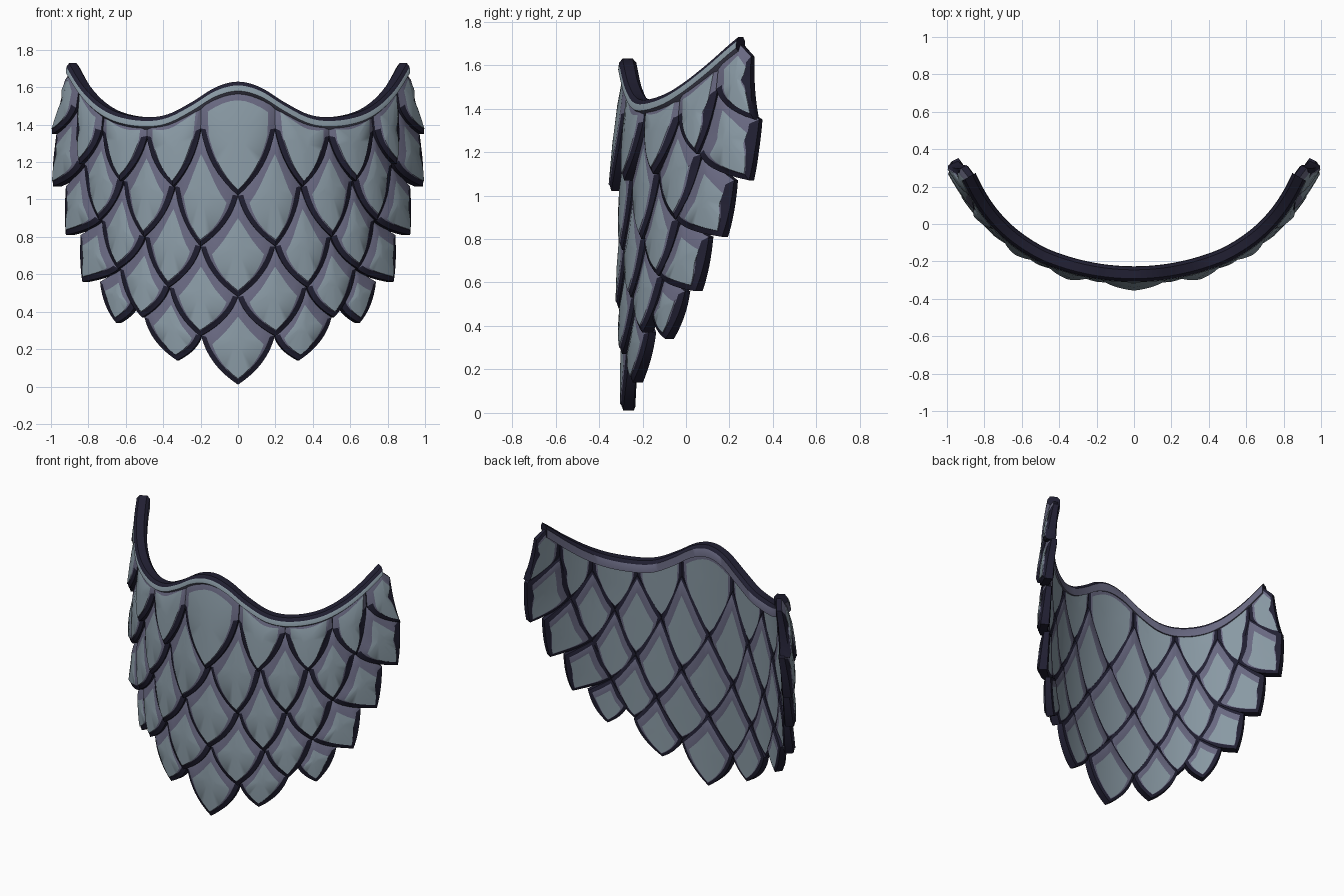
import bpy, bmesh, math
from mathutils import Vector

if "Cube" in bpy.data.objects:
    bpy.data.objects.remove(bpy.data.objects["Cube"])


def material(name, rgb):
    m = bpy.data.materials.new(name)
    m.use_nodes = True
    m.diffuse_color = (*rgb, 1)
    bsdf = m.node_tree.nodes["Principled BSDF"]
    bsdf.inputs["Base Color"].default_value = (*rgb, 1)
    bsdf.inputs["Roughness"].default_value = 0.8
    return m


MATS = [material("slate_grey", (0.25, 0.32, 0.37)),
        material("shaded_violet_grey", (0.14, 0.14, 0.22)),
        material("dark_navy", (0.015, 0.014, 0.032))]
SLATE, VIOLET, NAVY = range(3)


def clamp(v):
    return max(0.0, min(1.0, v))


def place(u, z, d):
    """Point on the curved breast surface, d outward along its normal."""
    a = abs(u)
    y = -0.30 + 0.4 * a ** 2 + 0.21 * a ** 6
    slope = 0.8 * a + 1.26 * a ** 5
    n = Vector((slope, -1)).normalized()
    d -= clamp((a - 0.5) / 0.45) * (0.01 + 0.065 * max(0, z - 1.2))
    return Vector((math.copysign(a + n.x * d, u), y + n.y * d, z))


# Neckline height across the width
NECK = [(-0.12, 1.60), (0, 1.63), (0.12, 1.60), (0.25, 1.52), (0.38, 1.455), (0.5, 1.44),
        (0.65, 1.465), (0.76, 1.52), (0.86, 1.61), (0.95, 1.73), (1.04, 1.86)]


def neckline(u):
    a = min(abs(u), 0.949)
    i = max(k for k in range(1, len(NECK) - 2) if NECK[k][0] <= a)
    (xa, za), (xb, zb), (xc, zc), (xd, zd) = NECK[i - 1:i + 3]
    h = xc - xb
    t = (a - xb) / h
    mb, mc = (zc - za) / (xc - xa) * h, (zd - zb) / (xd - xb) * h
    return ((2 * t**3 - 3 * t**2 + 1) * zb + (t**3 - 2 * t**2 + t) * mb
            + (3 * t**2 - 2 * t**3) * zc + (t**3 - t**2) * mc)


def finish(name, bm):
    bmesh.ops.recalc_face_normals(bm, faces=bm.faces)
    me = bpy.data.meshes.new(name)
    bm.to_mesh(me)
    bm.free()
    ob = bpy.data.objects.new(name, me)
    bpy.context.collection.objects.link(ob)
    for m in MATS:
        me.materials.append(m)
    bpy.ops.object.select_all(action='DESELECT')
    ob.select_set(True)
    bpy.context.view_layer.objects.active = ob
    bpy.ops.object.shade_smooth_by_angle(angle=math.radians(40))


def strip(bm, ring_a, ring_b, colour):
    n = len(ring_a)
    for i in range(n):
        j = (i + 1) % n
        f = bm.faces.new((ring_a[i], ring_a[j], ring_b[j], ring_b[i]))
        f.material_index = colour(i)


def lower_edge(corner, tip, steps=8):
    """Bulging curve from a side corner to the tip."""
    ctrl = Vector((tip.x + 0.8 * (corner.x - tip.x), tip.y + 0.4 * (corner.y - tip.y)))
    return [corner * (1 - t)**2 + ctrl * 2 * t * (1 - t) + tip * t * t
            for t in (k / steps for k in range(steps))]


def scale(name, left, right, tip, top, row):
    left, right, tip = Vector(left), Vector(right), Vector(tip)
    # Outline: upper edge from left to right, then down to the tip and back
    if top is None:
        us = [left.x + (right.x - left.x) * k / 8 for k in range(9)]
        us = [max(-0.945, min(0.945, u)) for u in us]
        upper = [left] + [Vector((u, neckline(u) - 0.02 - 0.0005 * k)) for k, u in enumerate(us)]
        top = upper[5]
    else:
        top = Vector(top)
        upper = [left.lerp(top, k / 5) for k in range(5)] + [top.lerp(right, k / 5) for k in range(5)]
    outline = upper + lower_edge(right, tip) + [tip] + lower_edge(left, tip)[:0:-1]
    first_low = len(upper)
    centre = (left + right + tip + top) / 4
    z_top = max(p.y for p in outline)
    tip_out = {1: 0.055 - 0.03 * abs(tip.x), 5: 0.0}.get(row, 0.022)

    def inset(width):
        return [p + (centre - p) * min(0.7, width / (centre - p).length) for p in outline]

    def panel(points, size):
        """Smaller copy hanging from the tip, leaving a shaded band above it."""
        pivot = tip.lerp(centre, 0.2)
        return [pivot + (p - pivot) * size for p in points]

    def ring(points, extra, back=False):
        vs = []
        for p in points:
            t = clamp((z_top - p.y) / (z_top - tip.y))
            d = -0.02 + (tip_out + 0.02) * t
            if back:
                d = -0.068 + (0.018 if row < 5 else 0) * t
            vs.append(bm.verts.new(place(p.x, p.y, d + extra)))
        return vs

    bm = bmesh.new()
    size = 0.9 if row == 1 else 0.8
    front_panel = panel(inset(0.028), size)
    back_panel = panel(inset(0.022), size)
    front = [ring(outline, -0.012), ring(inset(0.028), 0), ring(front_panel, 0.005),
             ring([centre.lerp(p, 0.35) for p in front_panel], 0.012)]
    back = [ring(outline, 0.008, True), ring(inset(0.022), 0, True), ring(back_panel, 0, True),
            ring([centre.lerp(p, 0.35) for p in back_panel], 0, True)]
    strip(bm, front[0], back[0], lambda i: NAVY)
    strip(bm, front[0], front[1], lambda i: NAVY if i >= first_low else VIOLET)
    strip(bm, back[0], back[1], lambda i: NAVY)
    for side in (front, back):
        strip(bm, side[1], side[2], lambda i: VIOLET)
        strip(bm, side[2], side[3], lambda i: SLATE)
        bm.faces.new(side[3]).material_index = SLATE
    finish(name, bm)


# Lattice of scale tips on the left half, from the neckline junctions down
TIPS = [[(0.2, 1.38), (0.49, 1.34), (0.74, 1.37), (0.89, 1.49)],
        [(0, 1.02), (0.34, 1.07), (0.62, 1.10), (0.84, 1.19), (1.0, 1.35)],
        [(0.2, 0.75), (0.5, 0.80), (0.74, 0.89), (0.99, 1.07)],
        [(0, 0.48), (0.37, 0.53), (0.64, 0.63), (0.92, 0.81)],
        [(0.2, 0.27), (0.51, 0.37), (0.83, 0.56)],
        [(0, 0.01), (0.33, 0.14), (0.66, 0.34)]]
# Outer corner of the last scale in each row
ENDS = [None, (0.98, 1.64), (1.005, 1.35), (0.945, 1.07), (0.865, 0.81), (0.76, 0.56)]


def flip(p):
    return None if p is None else (-p[0], p[1])


for row in range(1, 6):
    above = TIPS[row - 1]
    for i, tip in enumerate(TIPS[row]):
        if row % 2:
            inner = above[i - 1] if i else flip(above[0])
        else:
            inner = above[i]
        last = i == len(TIPS[row]) - 1
        outer = ENDS[row] if last else above[i + 1 - row % 2]
        if last and row == 5:
            inner = (0.55, 0.45)
        top = None if row == 1 else TIPS[row - 2][i]
        if tip[0] == 0:
            scale(f"scale_row{row}_centre", inner, outer, tip, top, row)
        else:
            scale(f"scale_row{row}_left_{i}", inner, outer, tip, top, row)
            scale(f"scale_row{row}_right_{i}", flip(outer), flip(inner), flip(tip), flip(top), row)

# Rolled rim along the neckline
PROFILE = [(-0.074, -0.075), (-0.072, -0.02), (-0.055, 0), (-0.008, 0),
           (0.008, -0.02), (0.012, -0.05), (-0.01, -0.066)]
COLOURS = [VIOLET, NAVY, NAVY, NAVY, SLATE, VIOLET, VIOLET]
bm = bmesh.new()
rings = []
for k in range(81):
    u = 0.949 * (k / 40 - 1)
    z = neckline(u)
    rings.append([bm.verts.new(place(u, z, d) + Vector((0, 0, dz))) for d, dz in PROFILE])
for a, b in zip(rings, rings[1:]):
    strip(bm, a, b, lambda i: COLOURS[i])
for end in (rings[0], rings[-1]):
    bm.faces.new(end).material_index = NAVY
finish("neck_rim", bm)
